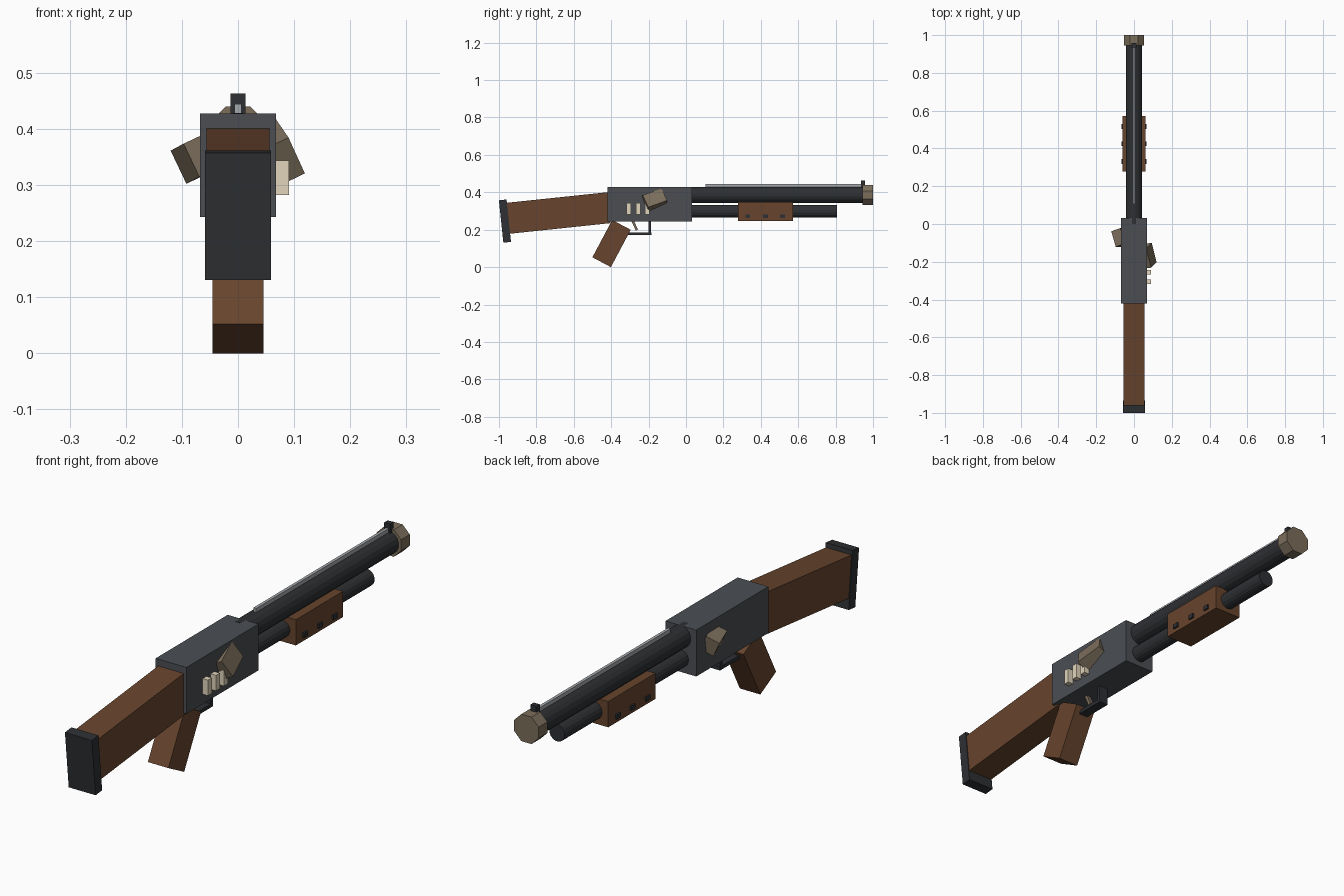
import bpy
from math import radians, pi
from mathutils import Vector, Matrix

if "Cube" in bpy.data.objects:
    bpy.data.objects.remove(bpy.data.objects["Cube"])


def material(name, rgb):
    m = bpy.data.materials.new(name)
    m.diffuse_color = (*rgb, 1)
    m.use_nodes = True
    m.node_tree.nodes["Principled BSDF"].inputs["Base Color"].default_value = m.diffuse_color
    return m


DARK = material("dark_metal", (0.027, 0.029, 0.033))
STEEL = material("steel", (0.07, 0.076, 0.086))
BRIGHT = material("bright_metal", (0.38, 0.40, 0.42))
WOOD = material("wood", (0.135, 0.058, 0.026))
TAN = material("tan", (0.20, 0.155, 0.105))
CREAM = material("cream", (0.75, 0.66, 0.50))


def finish(name, mat):
    o = bpy.context.object
    o.name = name
    o.data.materials.append(mat)
    return o


def box(name, center, size, mat, tilt=0):
    """Box with given full size, tilted about x in degrees."""
    bpy.ops.mesh.primitive_cube_add(size=1, location=center,
                                    rotation=(radians(tilt), 0, 0))
    bpy.context.object.scale = size
    return finish(name, mat)


def tube(name, y0, y1, z, r, sides, mat):
    """Cylinder along y with a flat side on top."""
    bpy.ops.mesh.primitive_cylinder_add(vertices=sides, radius=r, depth=y1 - y0)
    o = finish(name, mat)
    o.data.transform(Matrix.Rotation(radians(90), 4, 'X') @ Matrix.Rotation(pi / sides, 4, 'Z'))
    o.location = (0, (y0 + y1) / 2, z)
    return o


def plate(name, outer, a, b, inward, depth, mat):
    """Skewed block: outer face centre, two face edges, sunk inward."""
    a, b = Vector(a), Vector(b)
    n = a.cross(b).normalized()
    if n.x * inward < 0:
        n, a, b = -n, b, a
    bpy.ops.mesh.primitive_cube_add(size=1)
    rot = Matrix((a.normalized(), b.normalized(), n)).transposed()
    o = finish(name, mat)
    o.matrix_world = (Matrix.Translation(Vector(outer) + n * depth / 2) @ rot.to_4x4()
                      @ Matrix.Diagonal((a.length, b.length, depth, 1)))
    return o


# Receiver, stock and grip
box("receiver", (0, -0.194, 0.335), (0.135, 0.452, 0.184), STEEL)
box("stock", (0, -0.685, 0.289), (0.112, 0.55, 0.166), WOOD, 6)
box("butt_plate", (0, -0.968, 0.246), (0.118, 0.041, 0.228), DARK, 6)
box("pistol_grip", (0, -0.398, 0.126), (0.09, 0.112, 0.226), WOOD, -28)

# Barrel group
tube("barrel", 0.0, 0.96, 0.385, 0.044, 16, DARK)
tube("magazine_tube", 0.0, 0.808, 0.298, 0.034, 16, DARK)
tube("muzzle_ring", 0.945, 1.0, 0.386, 0.058, 8, TAN)
box("barrel_rib", (0, 0.52, 0.436), (0.012, 0.83, 0.016), BRIGHT)
box("front_sight", (0, 0.946, 0.444), (0.026, 0.022, 0.038), DARK)

# Fore-end with small studs on both sides
box("fore_end", (0, 0.425, 0.297), (0.12, 0.296, 0.102), WOOD)
for i, y in enumerate((0.331, 0.425, 0.516)):
    for side in (-1, 1):
        box(f"fore_end_stud_{i}_{side}", (side * 0.06, y, 0.271), (0.014, 0.025, 0.018), DARK)

# Trigger and guard
box("guard_bottom", (0, -0.25, 0.178), (0.04, 0.13, 0.014), DARK)
box("guard_front", (0, -0.193, 0.21), (0.04, 0.014, 0.075), DARK)
box("trigger", (0, -0.275, 0.225), (0.018, 0.013, 0.06), TAN, 25)

# Spare shells on the right side
for i in range(3):
    box(f"shell_{i}", (0.077, -0.306 + i * 0.05, 0.313), (0.028, 0.024, 0.062), CREAM)

# Crooked patch plates on each side of the receiver
plate("right_patch", (0.092, -0.166, 0.371), (-0.026, 0.10, 0.037),
      (0.030, 0.029, -0.064), -1, 0.06, TAN)
plate("left_patch", (-0.0945, -0.08, 0.338), (0.028, -0.001, -0.059),
      (0.023, -0.082, 0.0125), 1, 0.055, TAN)
